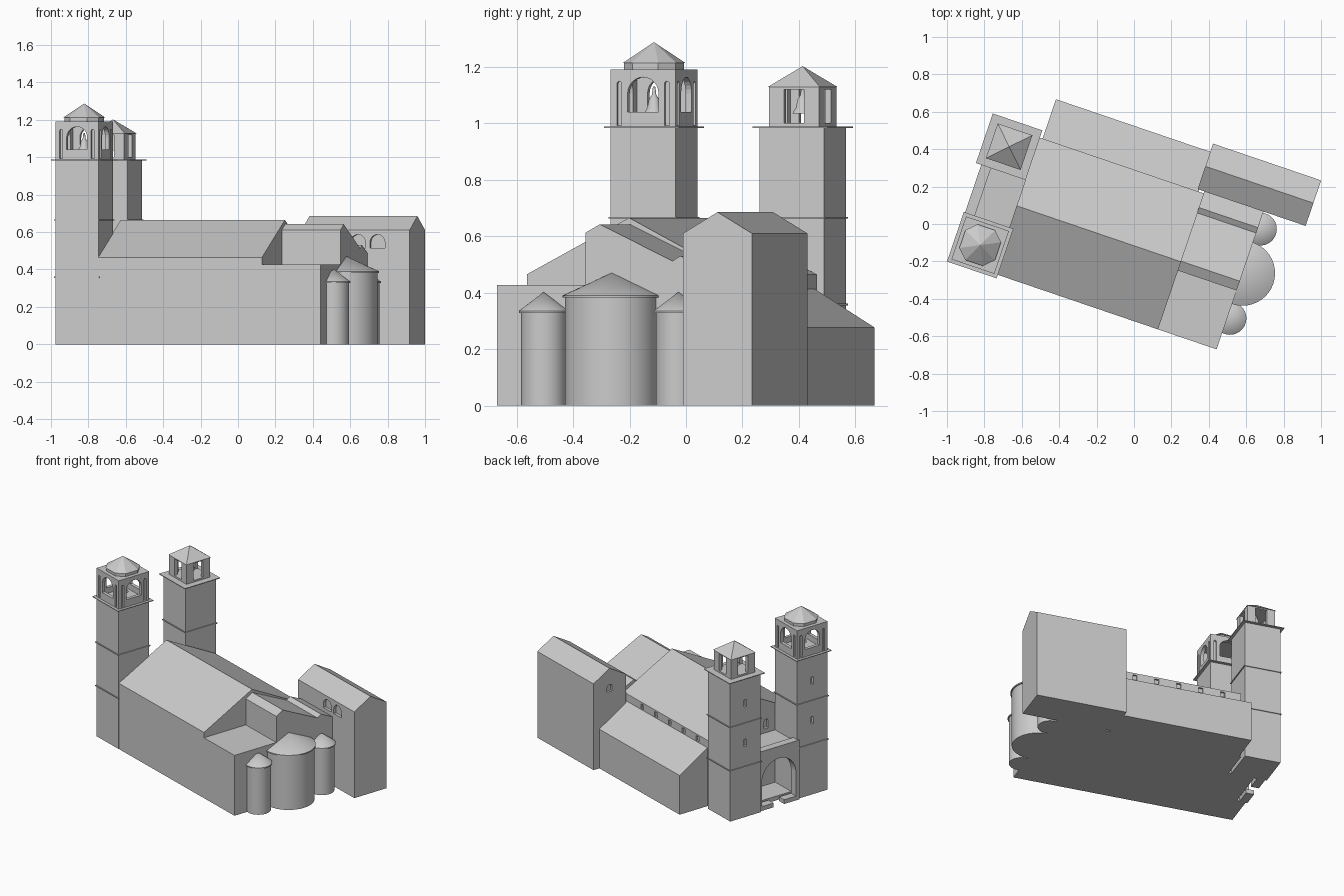
import bpy, bmesh
from math import radians, sin, cos, pi
from mathutils import Matrix, Vector

old = bpy.data.objects.get("Cube")
if old:
    bpy.data.objects.remove(old, do_unlink=True)

stone = bpy.data.materials.new("pale_grey_stone")
stone.use_nodes = True
grey = (0.6, 0.6, 0.6, 1)
stone.diffuse_color = grey
stone.node_tree.nodes["Principled BSDF"].inputs["Base Color"].default_value = grey

# The whole church is laid out on its own axis, then turned on the site
TURN = Matrix.Rotation(radians(-18.8), 4, 'Z')


def finish(name, bm, smooth=False):
    bmesh.ops.recalc_face_normals(bm, faces=bm.faces)
    mesh = bpy.data.meshes.new(name)
    bm.to_mesh(mesh)
    bm.free()
    mesh.transform(TURN)
    mesh.materials.append(stone)
    if smooth:
        mesh.polygons.foreach_set("use_smooth", [True] * len(mesh.polygons))
        mesh.set_sharp_from_angle(angle=radians(30))
    ob = bpy.data.objects.new(name, mesh)
    bpy.context.collection.objects.link(ob)
    return ob


def prism(name, outline, lo, hi, axis='x'):
    """Extrude a 2D outline along one axis."""
    place = {'x': lambda p, t: (t, p[0], p[1]),
             'y': lambda p, t: (p[0], t, p[1]),
             'z': lambda p, t: (p[0], p[1], t)}[axis]
    bm = bmesh.new()
    face = bm.faces.new([bm.verts.new(place(p, lo)) for p in outline])
    new = bmesh.ops.extrude_face_region(bm, geom=[face])["geom"]
    shift = Vector(place((0, 0), hi - lo))
    bmesh.ops.translate(bm, vec=shift, verts=[v for v in new if isinstance(v, bmesh.types.BMVert)])
    return finish(name, bm)


def box(name, x0, x1, y0, y1, z0, z1):
    return prism(name, [(x0, y0), (x1, y0), (x1, y1), (x0, y1)], z0, z1, 'z')


def block(name, c, half, z0, z1):
    return box(name, c[0] - half, c[0] + half, c[1] - half, c[1] + half, z0, z1)


def pyramid(name, outline, c, z0, z1):
    bm = bmesh.new()
    ring = [bm.verts.new((c[0] + p[0], c[1] + p[1], z0)) for p in outline]
    tip = bm.verts.new((c[0], c[1], z1))
    bm.faces.new(ring)
    for i, v in enumerate(ring):
        bm.faces.new((v, ring[(i + 1) % len(ring)], tip))
    return finish(name, bm)


def lathe(name, profile, c, steps=40):
    bm = bmesh.new()
    rows = [[bm.verts.new((c[0] + r * cos(2 * pi * i / steps),
                           c[1] + r * sin(2 * pi * i / steps), z))
             for i in range(steps)] for r, z in profile]
    for low, high in zip(rows, rows[1:]):
        for i in range(steps):
            j = (i + 1) % steps
            bm.faces.new((low[i], low[j], high[j], high[i]))
    bm.faces.new(rows[0])
    bmesh.ops.remove_doubles(bm, verts=bm.verts, dist=1e-5)
    return finish(name, bm, True)


def arch(mid, half, z0, spring, steps=12):
    """Round-headed opening outline."""
    top = [(mid + half * cos(pi * i / steps), spring + half * sin(pi * i / steps))
           for i in range(steps + 1)]
    return [(mid - half, z0), (mid + half, z0)] + top


def cut(ob, *cutters):
    for cutter in cutters:
        mod = ob.modifiers.new("opening", 'BOOLEAN')
        mod.operation, mod.solver, mod.object = 'DIFFERENCE', 'EXACT', cutter
        deps = bpy.context.evaluated_depsgraph_get()
        mesh = bpy.data.meshes.new_from_object(ob.evaluated_get(deps))
        ob.modifiers.clear()
        ob.data = mesh
        bpy.data.objects.remove(cutter, do_unlink=True)


def square(h):
    return [(-h, -h), (h, -h), (h, h), (-h, h)]


SOUTH, NORTH = (-0.742, -0.372), (-0.765, 0.176)
HALF = 0.121

# Tower shafts with string courses, ledges and small slits
for side, c in (("south", SOUTH), ("north", NORTH)):
    shaft = block(side + "_tower_shaft", c, HALF, 0, 0.985)
    for z in (0.5, 0.78):
        cut(shaft, box("cutter", c[0] - 0.2, c[0] - HALF + 0.02,
                       c[1] - 0.01, c[1] + 0.01, z, z + 0.05))
    for i, z in enumerate((0.355, 0.662)):
        block(f"{side}_string_course_{i + 1}", c, 0.127, z, z + 0.006)
    block(side + "_tower_ledge", c, 0.14, 0.983, 0.988)
    lathe(side + "_bell", [(0.036, 1.035), (0.024, 1.055), (0.018, 1.085), (0.008, 1.1), (0.004, 1.13)], c, 16)

# South belfry: arched openings flanked by narrow recesses
belfry = block("south_belfry", SOUTH, HALF, 0.985, 1.19)
cut(belfry, block("cutter", SOUTH, 0.098, 1.0, 1.175))
for k, axis in ((1, 'x'), (0, 'y')):
    mid, along = SOUTH[k], SOUTH[1 - k]
    cut(belfry, prism("cutter", arch(mid, 0.058, 1.04, 1.105), along - 0.2, along + 0.2, axis))
    for s in (-1, 1):
        slit = arch(mid + s * 0.089, 0.009, 0.992, 1.14, 6)
        for e in (-1, 1):
            lo, hi = sorted((along + e * 0.107, along + e * 0.2))
            cut(belfry, prism("cutter", slit, lo, hi, axis))
h, k = 0.096, 0.048
octagon = [(h, -k), (h, k), (k, h), (-k, h), (-h, k), (-h, -k), (-k, -h), (k, -h)]
prism("south_drum", [(SOUTH[0] + x, SOUTH[1] + y) for x, y in octagon], 1.19, 1.213, 'z')
pyramid("south_spire", [(x * 1.05, y * 1.05) for x, y in octagon], SOUTH, 1.213, 1.287)

# North belfry: square-headed openings under a plain pyramid
belfry = block("north_belfry", NORTH, 0.094, 0.985, 1.13)
cut(belfry, block("cutter", NORTH, 0.07, 1.0, 1.12))
x, y = NORTH
cut(belfry, box("cutter", x - 0.2, x + 0.2, y - 0.038, y + 0.038, 1.0, 1.12),
    box("cutter", x - 0.038, x + 0.038, y - 0.2, y + 0.2, 1.0, 1.12))
pyramid("north_spire", square(0.098), NORTH, 1.128, 1.202)

# Entrance porch between the towers
wall = box("porch_wall", -0.875, -0.82, -0.26, 0.06, 0, 0.42)
cut(wall, prism("cutter", arch(-0.098, 0.135, 0.03, 0.2, 24), -1, -0.7, 'x'))
cut(wall, box("cutter", -1, -0.7, -0.14, -0.056, -0.1, 0.1))
box("porch_deck", -0.82, -0.61, -0.26, 0.06, 0.36, 0.4)
box("porch_floor", -0.8, -0.61, -0.26, 0.06, 0, 0.03)

# Nave with its gabled roof, rose window and front slits
nave = prism("nave", [(-0.492, 0), (0.275, 0), (0.275, 0.465), (-0.11, 0.665), (-0.492, 0.465)],
             -0.625, 0.303)
rose = [(-0.1 + 0.035 * cos(i * pi / 12), 0.57 + 0.035 * sin(i * pi / 12)) for i in range(24)]
cut(nave, prism("cutter", rose, -0.7, -0.605))
for mid in (-0.18, -0.02):
    cut(nave, prism("cutter", arch(mid, 0.016, 0.43, 0.48, 8), -0.7, -0.605))

# North aisle lean-to and the clerestory windows above it
prism("north_aisle", [(0.27, 0), (0.497, 0), (0.497, 0.277), (0.27, 0.415)], -0.61, 0.27)
for i in range(5):
    mid = -0.5 + i * 0.15
    cut(nave, box("cutter", mid - 0.015, mid + 0.015, 0.262, 0.3, 0.418, 0.452))

# South side block and the chancel with its uneven roof
box("south_side_block", 0.3, 0.634, -0.492, -0.15, 0, 0.427)
prism("chancel", [(-0.16, 0), (0.29, 0), (0.29, 0.485), (0.195, 0.53), (0.165, 0.512),
                  (-0.107, 0.642), (-0.16, 0.612)], 0.3, 0.634)

# North chapel with arched windows
chapel = prism("north_chapel", [(0.286, 0), (0.543, 0), (0.543, 0.61), (0.415, 0.685), (0.286, 0.61)],
               0.262, 0.872)
for mid in (0.58, 0.69):
    cut(chapel, prism("cutter", arch(mid, 0.042, 0.515, 0.545), 0.2, 0.305, 'y'))
cut(chapel, prism("cutter", arch(0.415, 0.02, 0.52, 0.55, 8), 0.2, 0.28))

# Three round apses with conical roofs
for name, y, r, eave, tip in (("central", -0.062, 0.166, 0.39, 0.47),
                              ("south", -0.312, 0.08, 0.335, 0.402),
                              ("north", 0.192, 0.08, 0.335, 0.402)):
    x = 0.634 if r > 0.1 else 0.648
    lathe(name + "_apse", [(r, 0), (r, eave)], (x, y))
    lathe(name + "_apse_roof", [(r + 0.008, eave - 0.008), (r + 0.008, eave), (0, tip)], (x, y))
